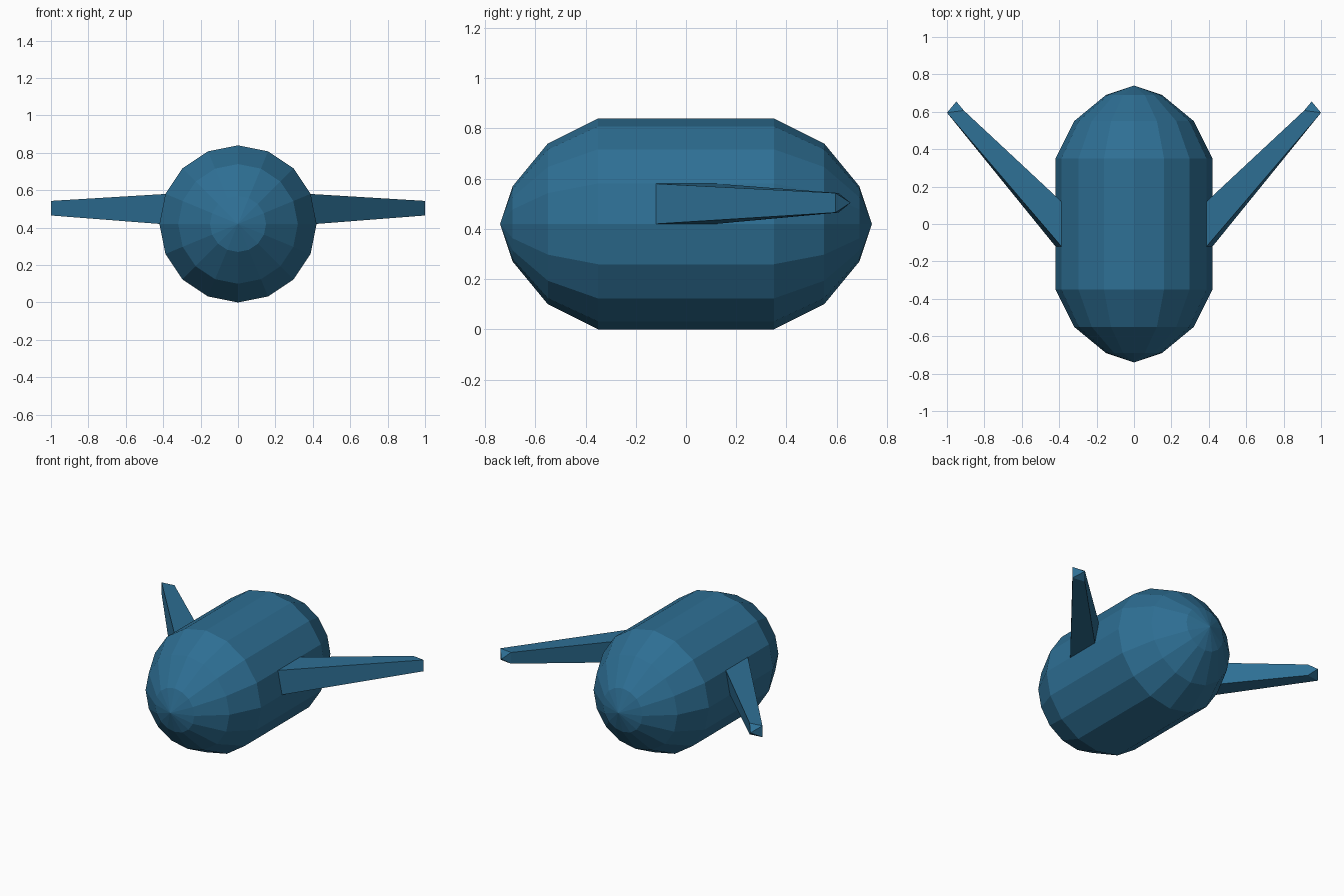
import bpy, math

if "Cube" in bpy.data.objects:
    bpy.data.objects.remove(bpy.data.objects["Cube"])

paint = bpy.data.materials.new("steel blue")
paint.diffuse_color = (0.027, 0.159, 0.296, 1)
paint.use_nodes = True
paint.node_tree.nodes["Principled BSDF"].inputs["Base Color"].default_value = paint.diffuse_color

def make(name, verts, faces):
    mesh = bpy.data.meshes.new(name)
    mesh.from_pydata(verts, [], faces)
    mesh.materials.append(paint)
    obj = bpy.data.objects.new(name, mesh)
    bpy.context.collection.objects.link(obj)
    return obj

# Capsule body: 16-sided lathe around the y axis
SIDES, CENTRE = 16, 0.42
rings = [(-0.69, 0.15), (-0.55, 0.32), (-0.35, 0.42),
         (0.35, 0.42), (0.55, 0.32), (0.69, 0.15)]
verts = [(r * math.cos(2 * math.pi * i / SIDES), y,
          CENTRE + r * math.sin(2 * math.pi * i / SIDES))
         for y, r in rings for i in range(SIDES)]
front = len(verts)
verts += [(0, -0.74, CENTRE), (0, 0.74, CENTRE)]
faces = []
last = (len(rings) - 1) * SIDES
for i in range(SIDES):
    j = (i + 1) % SIDES
    for k in range(0, last, SIDES):
        faces.append((k + i, k + SIDES + i, k + SIDES + j, k + j))
    faces.append((front, i, j))
    faces.append((front + 1, last + j, last + i))
make("body", verts, faces)

# Swept tapering fins, each ending in a small pyramid point
def fin(name, s):
    root = [(0.42, -0.12, 0.42), (0.42, 0.12, 0.42),
            (0.388, 0.12, 0.58), (0.388, -0.12, 0.58)]
    tip = [(1.0, 0.595, 0.465), (0.91, 0.607, 0.465),
           (0.91, 0.607, 0.543), (1.0, 0.595, 0.543)]
    pts = [(s * x, y, z) for x, y, z in root + tip + [(0.95, 0.655, 0.504)]]
    quads = [(i, (i + 1) % 4, (i + 1) % 4 + 4, i + 4) for i in range(4)]
    point = [(i + 4, (i + 1) % 4 + 4, 8) for i in range(4)]
    polys = quads + point
    # Outward normals on both sides
    if s > 0:
        polys = [p[::-1] for p in polys]
    make(name, pts, polys)

fin("right_fin", 1)
fin("left_fin", -1)
